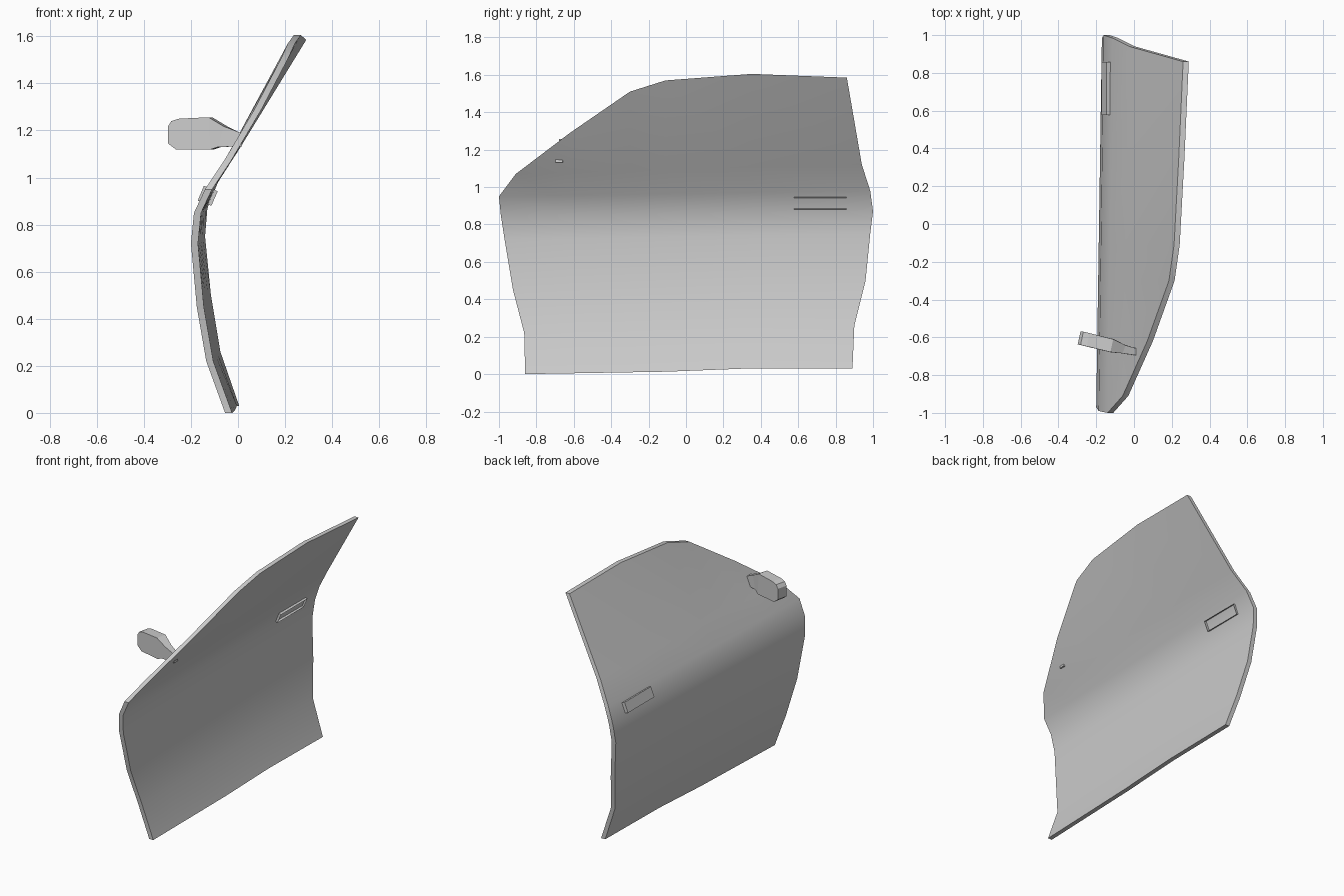
import bpy, bmesh
from mathutils import Vector

if "Cube" in bpy.data.objects:
    bpy.data.objects.remove(bpy.data.objects["Cube"])


def make(name, verts, faces, smooth=None):
    bm = bmesh.new()
    vs = [bm.verts.new(v) for v in verts]
    for f in faces:
        bm.faces.new([vs[i] for i in f])
    bmesh.ops.remove_doubles(bm, verts=bm.verts, dist=0.0005)
    bmesh.ops.recalc_face_normals(bm, faces=bm.faces)
    me = bpy.data.meshes.new(name)
    bm.to_mesh(me)
    bm.free()
    ob = bpy.data.objects.new(name, me)
    bpy.context.collection.objects.link(ob)
    if smooth:
        bpy.ops.object.select_all(action='DESELECT')
        bpy.context.view_layer.objects.active = ob
        ob.select_set(True)
        bpy.ops.object.shade_smooth_by_angle(angle=smooth)
    return ob


# Door skin: each row runs from the front edge to the rear edge (x, y, z)
T = [0, 0.157, 0.33, 0.432, 0.68, 1]
ENDS = [
    ((-0.055, -0.86, 0.0), (-0.025, 0.89, 0.03)),
    ((-0.135, -0.865, 0.22), (-0.105, 0.90, 0.26)),
    ((-0.175, -0.925, 0.45), (-0.145, 0.96, 0.50)),
    ((-0.20, -0.97, 0.72), (-0.17, 0.985, 0.75)),
    ((-0.187, -0.99, 0.85), (-0.16, 1.0, 0.87)),
    ((-0.14, -1.0, 0.95), (-0.115, 0.985, 0.98)),
    ((-0.06, -0.91, 1.07), (-0.025, 0.94, 1.12)),
]
rows = [[Vector(a).lerp(Vector(b), t) for t in T] for a, b in ENDS]
rows[0][4].z = 0.03
# Roof line over the window
rows.append([Vector(p) for p in (
    (-0.06, -0.91, 1.07), (0.07, -0.62, 1.29), (0.185, -0.30, 1.51),
    (0.212, -0.11, 1.57), (0.237, 0.35, 1.605), (0.26, 0.86, 1.585))])

# Panel: outer skin, inner skin and rim
R, C = len(rows), len(T)
outer = [p for r in rows for p in r]
N = len(outer)
inner = [p + Vector((0.03, 0, 0)) for p in outer]
faces = []
for r in range(R - 1):
    for c in range(C - 1):
        q = [r * C + c, r * C + c + 1, (r + 1) * C + c + 1, (r + 1) * C + c]
        if r == R - 2 and c == 0:
            q = q[:3]          # window corner at the front is a triangle
        faces += [q, [i + N for i in reversed(q)]]
loop = list(range(C)) + [r * C + C - 1 for r in range(1, R)]
loop += [(R - 1) * C + c for c in range(C - 2, 0, -1)]
loop += [r * C for r in range(R - 2, 0, -1)]
for a, b in zip(loop, loop[1:] + loop[:1]):
    faces.append([a, b, b + N, a + N])
make("door_panel", outer + inner, faces, smooth=0.6)

# Handle: tilted shell passing through the panel, open on the inside
section = [(-0.113, 0.88), (-0.171, 0.902), (-0.145, 0.965), (-0.086, 0.942)]
hv = [(x, y, z) for y in (0.578, 0.857) for x, z in section]
make("door_handle", hv, [(0, 1, 5, 4), (1, 2, 6, 5), (2, 3, 7, 6),
                         (0, 1, 2, 3), (4, 5, 6, 7)])

# Wing mirror: side profile (x, z), front y and back y
profile = [
    (-0.298, 1.145, -0.637, -0.568), (-0.262, 1.118, -0.646, -0.575),
    (-0.12, 1.118, -0.68, -0.61), (-0.085, 1.13, -0.682, -0.632),
    (0.017, 1.132, -0.697, -0.66), (0.01, 1.19, -0.695, -0.658),
    (-0.06, 1.217, -0.685, -0.642), (-0.125, 1.256, -0.678, -0.61),
    (-0.25, 1.25, -0.648, -0.578), (-0.283, 1.24, -0.64, -0.57),
    (-0.298, 1.217, -0.637, -0.568)]
n = len(profile)
mv = [(x, f, z) for x, z, f, b in profile]
mv += [(x + 0.015 * (x < -0.05), b, z) for x, z, f, b in profile]
mf = [(i, (i + 1) % n, n + (i + 1) % n, n + i) for i in range(n)]
for o in (0, n):
    # head and stalk side faces
    mf.append([o + i for i in (0, 1, 2, 7, 8, 9, 10)])
    mf.append([o + i for i in (2, 3, 6, 7)])
    mf.append([o + i for i in (3, 4, 5, 6)])
make("wing_mirror", mv, mf)
